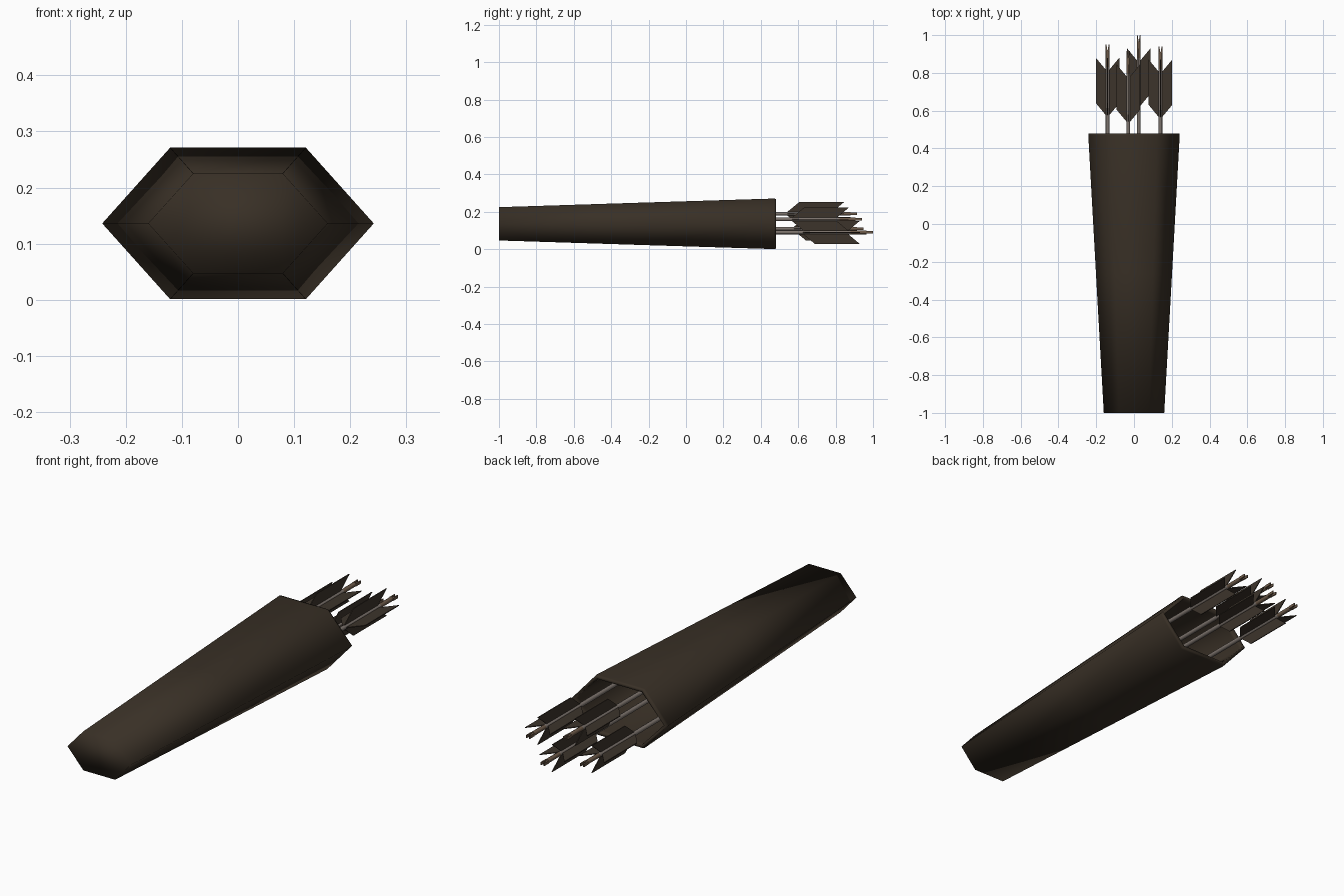
import bpy, bmesh, math
from mathutils import Matrix, Vector

if "Cube" in bpy.data.objects:
    bpy.data.objects.remove(bpy.data.objects["Cube"])

def material(name, rgb):
    m = bpy.data.materials.new(name)
    m.diffuse_color = (*rgb, 1)
    m.use_nodes = True
    m.node_tree.nodes["Principled BSDF"].inputs["Base Color"].default_value = m.diffuse_color
    return m

LEATHER = material("dark leather", (0.040, 0.029, 0.019))
FEATHER = material("dark feather", (0.046, 0.034, 0.024))
SHAFT = material("grey shaft", (0.20, 0.17, 0.15))
NOCK = material("brown nock", (0.15, 0.10, 0.065))

def finish(bm, name, mat, smooth=False):
    bmesh.ops.recalc_face_normals(bm, faces=bm.faces[:])
    me = bpy.data.meshes.new(name)
    bm.to_mesh(me)
    bm.free()
    me.materials.append(mat)
    for p in me.polygons:
        p.use_smooth = smooth
    ob = bpy.data.objects.new(name, me)
    bpy.context.collection.objects.link(ob)
    return ob

# Quiver: flattened hexagon rings, up the outside, over the rim, down the inside
def hex_ring(bm, y, w, h):
    pts = [(w, 0), (w / 2, h), (-w / 2, h), (-w, 0), (-w / 2, -h), (w / 2, -h)]
    return [bm.verts.new((x, y, 0.136 + z)) for x, z in pts]

bm = bmesh.new()
rings = [hex_ring(bm, *r) for r in [
    (-1.0, 0.160, 0.089), (-0.26, 0.2015, 0.1125), (0.47, 0.242, 0.135),
    (0.48, 0.239, 0.133), (0.48, 0.225, 0.121), (0.46, 0.222, 0.120),
    (-0.96, 0.142, 0.076)]]
for a, b in zip(rings, rings[1:]):
    for i in range(6):
        j = (i + 1) % 6
        bm.faces.new((a[i], a[j], b[j], b[i]))
bm.faces.new(rings[0])
bm.faces.new(rings[-1])
finish(bm, "quiver_body", LEATHER, True)

# Arrows: (x, z, y of the nock tip)
ARROWS = [(-0.14, 0.11, 0.95), (-0.03, 0.19, 0.915),
          (0.025, 0.09, 1.0), (0.14, 0.16, 0.94)]
R = 0.010

def rod(x, z, y0, y1, name, mat):
    bm = bmesh.new()
    rot = Matrix.Translation((x, (y0 + y1) / 2, z)) @ Matrix.Rotation(math.pi / 2, 4, 'X')
    bmesh.ops.create_cone(bm, cap_ends=True, segments=8, radius1=R, radius2=R,
                          depth=y1 - y0, matrix=rot)
    ob = finish(bm, name, mat, True)
    bpy.context.view_layer.objects.active = ob
    ob.select_set(True)
    bpy.ops.object.shade_smooth_by_angle(angle=math.radians(50))
    ob.select_set(False)

def prism(bm, outline, thick, matrix):
    # outline in (side, y), extruded evenly to both sides in z
    lo, hi = [[bm.verts.new(matrix @ Vector((s, y, d))) for s, y in outline]
              for d in (-thick / 2, thick / 2)]
    n = len(outline)
    bm.faces.new(lo)
    bm.faces.new(hi)
    for i in range(n):
        j = (i + 1) % n
        bm.faces.new((lo[i], lo[j], hi[j], hi[i]))

for k, (x, z, tip) in enumerate(ARROWS, 1):
    rod(x, z, -0.6, tip - 0.12, f"arrow_shaft_{k}", SHAFT)
    rod(x, z, tip - 0.12, tip - 0.035, f"arrow_nock_{k}", NOCK)
    # Two prongs leave a string notch at the end
    bm = bmesh.new()
    for s in (-1, 1):
        prism(bm, [(0, tip - 0.035), (s * R, tip - 0.035), (s * R, tip), (s * R * 0.6, tip)],
              R * 1.3, Matrix.Translation((x, 0, z)))
    finish(bm, f"nock_prongs_{k}", NOCK)
    # Four swept vanes in a cross
    bm = bmesh.new()
    for q in range(4):
        m = Matrix.Translation((x, 0, z)) @ Matrix.Rotation(q * math.pi / 2, 4, 'Y')
        prism(bm, [(0.004, tip - 0.38), (0.062, tip - 0.31),
                   (0.062, tip - 0.07), (0.004, tip - 0.14)], 0.004, m)
    finish(bm, f"arrow_fletching_{k}", FEATHER)
